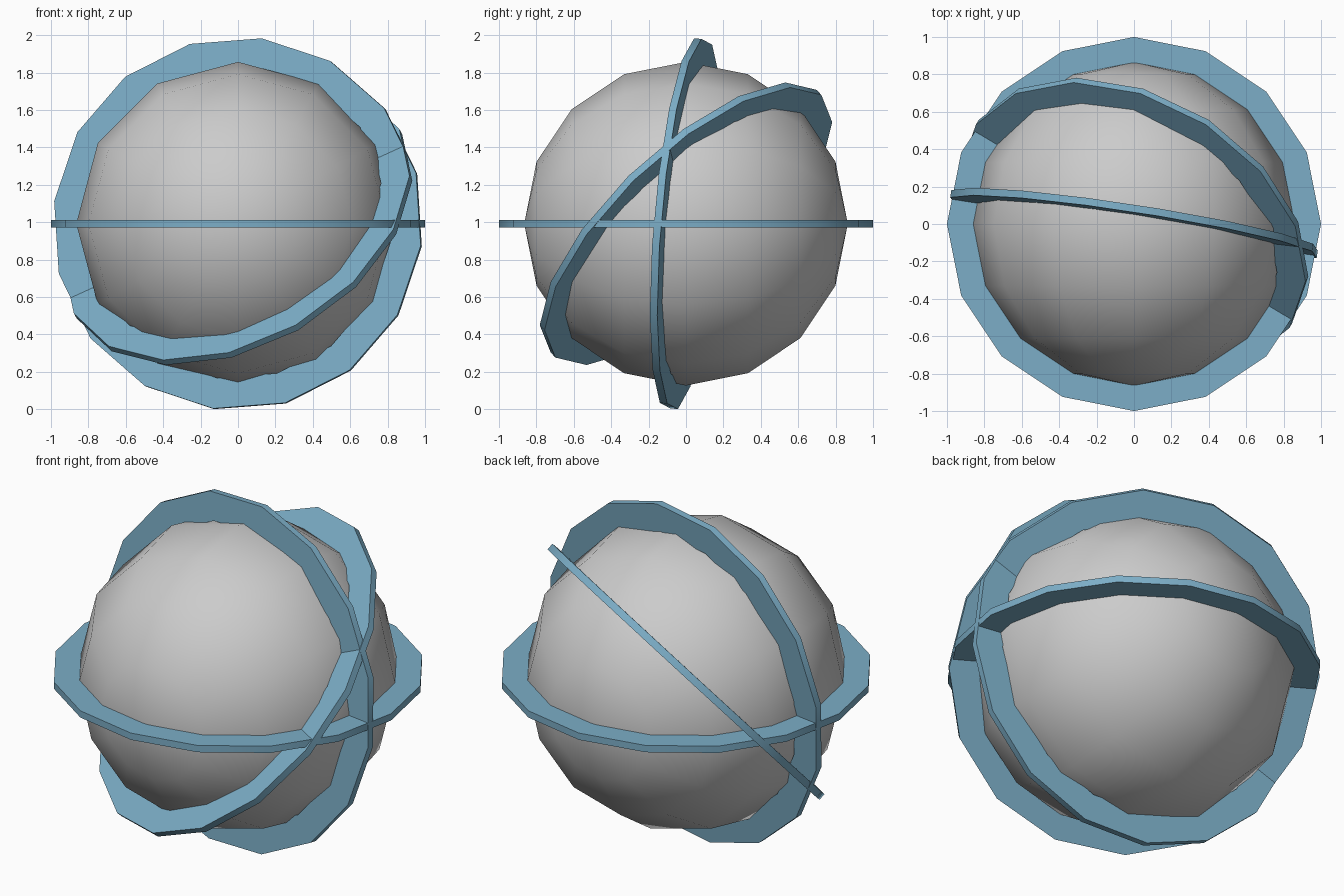
import bpy, bmesh, math
from mathutils import Vector, Matrix

if "Cube" in bpy.data.objects:
    bpy.data.objects.remove(bpy.data.objects["Cube"])

CENTER = Vector((0, 0, 0.992))

blue = bpy.data.materials.new("ring_blue")
blue.diffuse_color = (0.2, 0.42, 0.57, 1)
blue.use_nodes = True
blue.node_tree.nodes["Principled BSDF"].inputs["Base Color"].default_value = blue.diffuse_color


def smooth(obj, angle):
    bpy.ops.object.select_all(action='DESELECT')
    obj.select_set(True)
    bpy.context.view_layer.objects.active = obj
    bpy.ops.object.shade_smooth_by_angle(angle=math.radians(angle))


def ring(name, normal, start, r_in=0.835, r_out=1.0, half=0.02, sides=16):
    """Flat 16-sided band in the plane of `normal`, first corner toward `start`."""
    n = Vector(normal).normalized()
    u = Vector(start)
    u = (u - n * u.dot(n)).normalized()
    v = n.cross(u)
    bm = bmesh.new()
    section = [(r_in, -half), (r_out, -half), (r_out, half), (r_in, half)]
    loops = []
    for i in range(sides):
        a = 2 * math.pi * i / sides
        d = u * math.cos(a) + v * math.sin(a)
        loops.append([bm.verts.new(d * r + n * h) for r, h in section])
    for i in range(sides):
        a, b = loops[i], loops[(i + 1) % sides]
        for j in range(4):
            k = (j + 1) % 4
            bm.faces.new((a[j], b[j], b[k], a[k]))
    bmesh.ops.recalc_face_normals(bm, faces=bm.faces)
    mesh = bpy.data.meshes.new(name)
    bm.to_mesh(mesh)
    bm.free()
    obj = bpy.data.objects.new(name, mesh)
    bpy.context.collection.objects.link(obj)
    obj.location = CENTER
    mesh.materials.append(blue)
    smooth(obj, 30)


# Core globe: 12 segments, 8 rings, poles pointing front and back
bpy.ops.mesh.primitive_uv_sphere_add(segments=12, ring_count=8, radius=0.865)
globe = bpy.context.object
globe.name = "core_globe"
globe.data.transform(Matrix.Rotation(math.pi / 2, 4, 'X'))
globe.location = CENTER
smooth(globe, 40)

# Three orbiting bands: level, nearly upright, and diagonal
ring("level_ring", (0, 0, 1), (1, 0, 0))
ring("upright_ring", (0.155, 1, -0.084), (0.13, 0.064, 0.985))
ring("diagonal_ring", (-0.38, -0.64, 0.67), (0, 1, 0))
